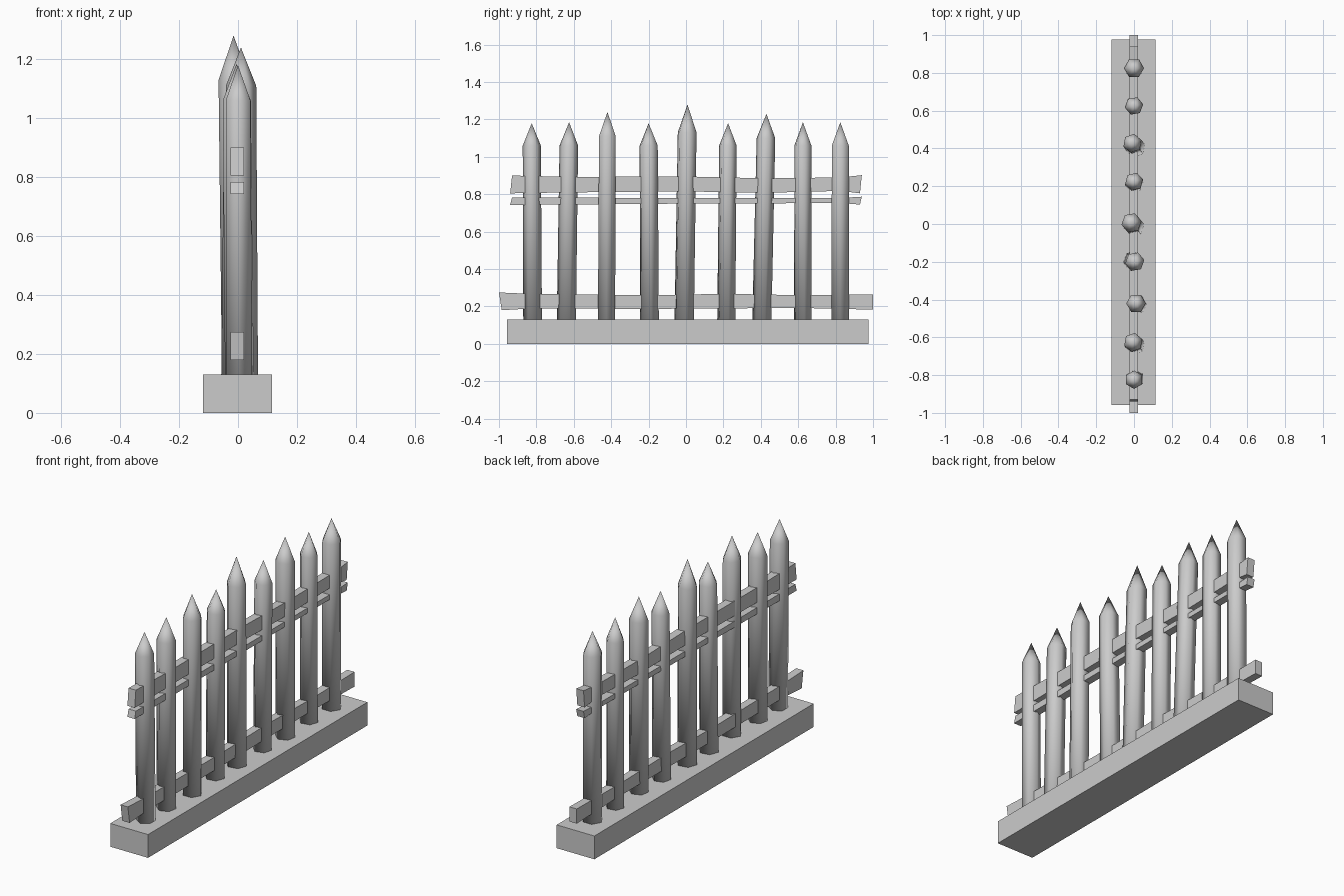
import bpy, bmesh, math
from mathutils import Vector

cube = bpy.data.objects.get("Cube")
if cube:
    bpy.data.objects.remove(cube, do_unlink=True)

grey = bpy.data.materials.new("plain grey")
grey.use_nodes = True
COLOUR = (0.6, 0.6, 0.6, 1)
grey.diffuse_color = COLOUR
grey.node_tree.nodes["Principled BSDF"].inputs["Base Color"].default_value = COLOUR


def finish(name, bm, smooth=False):
    bmesh.ops.recalc_face_normals(bm, faces=bm.faces)
    for f in bm.faces:
        f.smooth = smooth
    mesh = bpy.data.meshes.new(name)
    bm.to_mesh(mesh)
    bm.free()
    mesh.materials.append(grey)
    obj = bpy.data.objects.new(name, mesh)
    bpy.context.collection.objects.link(obj)


def loft(name, rings, smooth=False):
    """Join a row of equal rings with quads and cap both ends."""
    bm = bmesh.new()
    loops = [[bm.verts.new(p) for p in ring] for ring in rings]
    for a, b in zip(loops, loops[1:]):
        for i in range(len(a)):
            j = (i + 1) % len(a)
            bm.faces.new((a[i], a[j], b[j], b[i]))
    bm.faces.new(loops[0])
    bm.faces.new(loops[-1])
    bmesh.ops.remove_doubles(bm, verts=bm.verts, dist=0.0005)
    finish(name, bm, smooth)


def ring(x, y, z, radius, turn):
    return [Vector((x + radius * math.cos(turn + k * math.pi / 3),
                    y + radius * math.sin(turn + k * math.pi / 3), z))
            for k in range(6)]


# Six-sided picket with a pointed top, leaning from its foot to its tip
def picket(number, foot, tip, shoulder, height, radius, turn):
    t = math.radians(turn)
    s = Vector(foot).lerp(Vector(tip), 0.9)
    bm = bmesh.new()
    low = [bm.verts.new(p) for p in ring(*foot, 0.1, radius, t)]
    top = [bm.verts.new(p) for p in ring(*s, shoulder, radius * 0.97, t)]
    point = bm.verts.new((*tip, height))
    for i in range(6):
        j = (i + 1) % 6
        bm.faces.new((low[i], low[j], top[j], top[i]))
        bm.faces.new((top[i], top[j], point))
    bm.faces.new(low)
    finish(f"picket_{number}", bm, True)


# foot (x, y), tip (x, y), shoulder height, tip height, radius, turn
PICKETS = [
    ((0.005, -0.82), (0.0, -0.825), 1.06, 1.18, 0.05, 30),
    ((0.005, -0.64), (-0.005, -0.625), 1.06, 1.185, 0.052, 20),
    ((0.015, -0.425), (0.01, -0.42), 1.11, 1.24, 0.053, 0),
    ((-0.005, -0.195), (0.005, -0.2), 1.06, 1.18, 0.053, 10),
    ((0.0, -0.01), (-0.015, 0.008), 1.13, 1.28, 0.055, 10),
    ((0.0, 0.215), (0.0, 0.225), 1.06, 1.18, 0.05, 15),
    ((0.008, 0.405), (-0.01, 0.43), 1.1, 1.23, 0.052, 20),
    ((0.0, 0.625), (0.0, 0.625), 1.06, 1.185, 0.05, 10),
    ((0.0, 0.825), (0.0, 0.825), 1.06, 1.185, 0.054, 0),
]
for n, args in enumerate(PICKETS, 1):
    picket(n, *args)


# Rough hewn rail: stations are (bottom y, top y, bottom z, top z)
def rail(name, stations):
    loft(name, [[(-0.025, b, lo), (0.02, b, lo), (0.02, t, hi), (-0.025, t, hi)]
                for b, t, lo, hi in stations])


rail("upper_rail", [(-0.94, -0.93, 0.805, 0.9), (-0.62, -0.62, 0.81, 0.893),
                    (0.0, 0.0, 0.815, 0.895), (0.43, 0.43, 0.808, 0.885),
                    (0.825, 0.825, 0.818, 0.89), (0.93, 0.94, 0.805, 0.902)])
rail("middle_rail", [(-0.94, -0.93, 0.743, 0.783), (0.0, 0.0, 0.75, 0.78),
                     (0.825, 0.825, 0.753, 0.78), (0.93, 0.94, 0.745, 0.787)])
rail("lower_rail", [(-0.985, -1.0, 0.18, 0.275), (-0.82, -0.82, 0.19, 0.267),
                    (-0.2, -0.2, 0.187, 0.26), (0.215, 0.215, 0.19, 0.268),
                    (0.625, 0.625, 0.192, 0.26), (1.0, 1.0, 0.183, 0.265)])

# Ground plinth
loft("plinth", [[(-0.118, y, 0), (0.115, y, 0), (0.115, y, 0.13), (-0.118, y, 0.13)]
                for y in (-0.958, 0.977)])
